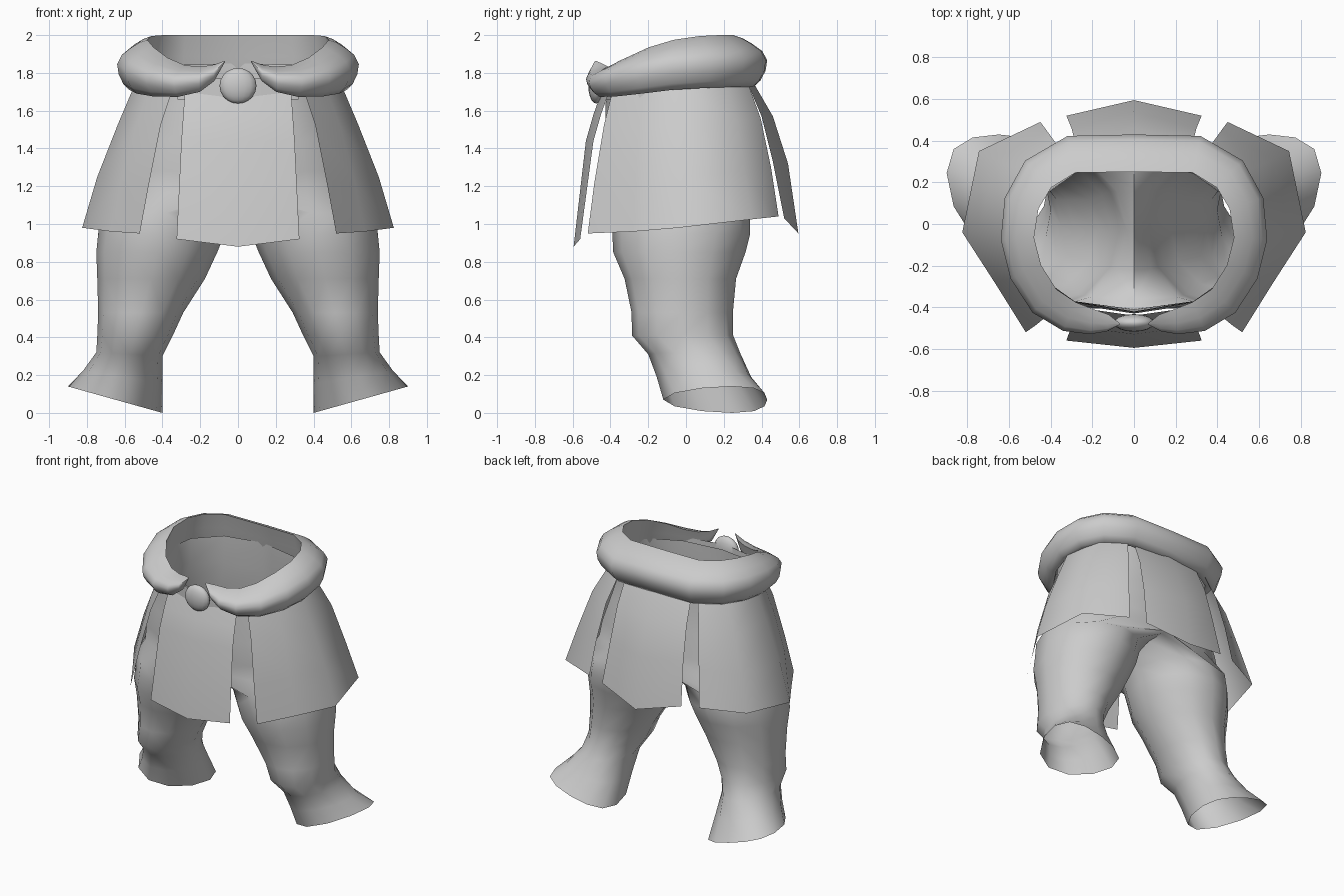
import bpy, bmesh, math
from mathutils import Vector

if "Cube" in bpy.data.objects:
    bpy.data.objects.remove(bpy.data.objects["Cube"])

cloth = bpy.data.materials.new("pale_grey")
cloth.diffuse_color = (0.6, 0.6, 0.6, 1)
cloth.use_nodes = True
cloth.node_tree.nodes["Principled BSDF"].inputs["Base Color"].default_value = cloth.diffuse_color


def finish(bm, name, angle=60, mirror=False):
    """Turn a bmesh into a smooth-shaded object, optionally mirrored in x."""
    if mirror:
        bmesh.ops.mirror(bm, geom=bm.verts[:] + bm.edges[:] + bm.faces[:],
                         axis='X', merge_dist=0.001)
    bmesh.ops.remove_doubles(bm, verts=bm.verts[:], dist=0.0005)
    bmesh.ops.recalc_face_normals(bm, faces=bm.faces[:])
    me = bpy.data.meshes.new(name)
    bm.to_mesh(me)
    bm.free()
    ob = bpy.data.objects.new(name, me)
    bpy.context.collection.objects.link(ob)
    me.materials.append(cloth)
    bpy.ops.object.select_all(action='DESELECT')
    ob.select_set(True)
    bpy.context.view_layer.objects.active = ob
    bpy.ops.object.shade_smooth_by_angle(angle=math.radians(angle))
    return ob


def loft(bm, rows, closed=True, skip=None):
    """Bridge successive rows of points with quads."""
    grid = [[bm.verts.new(p) for p in row] for row in rows]
    n = len(rows[0])
    for a, b in zip(grid, grid[1:]):
        for i in range(n if closed else n - 1):
            j = (i + 1) % n
            quad = (a[i], a[j], b[j], b[i])
            if not (skip and skip(quad)):
                bm.faces.new(quad)


# Trousers: leg rings (centre x, centre y, radius x, radius y, height, tilt,
# backward shift of the sides) that become half-ellipses above the crotch
legs = [(.65, .155, .25, .275, .07, .28, .09), (.61, .095, .21, .25, .19, .16, .06),
        (.575, .045, .175, .245, .31, .06, .02), (.545, -.018, .20, .268, .41, 0, 0),
        (.515, -.02, .225, .268, .53, 0, 0), (.46, -.03, .285, .295, .71, 0, 0),
        (.43, -.035, .32, .35, .85, 0, 0), (.405, -.025, .335, .365, .95, 0, 0),
        (.38, -.03, .345, .37, 1.06, 0, 0)]
# (radius x, centre y, radius y, height, tilt)
hips = [(.69, -.035, .375, 1.17, 0), (.67, -.045, .375, 1.28, 0), (.61, -.06, .37, 1.45, 0),
        (.54, -.065, .36, 1.64, 0), (.53, -.065, .355, 1.80, .05)]
SIDES = 12
angles = [math.tau * k / SIDES for k in range(SIDES)]
rows = []
for cx, cy, rx, ry, z, tilt, shift in legs:
    rows.append([(cx + rx * math.cos(a), cy + ry * math.sin(a) + shift * math.cos(a) ** 2,
                  z + tilt * rx * math.cos(a)) for a in angles])
for rx, cy, ry, z, tilt in hips:
    rows.append([(rx * math.cos(a) ** .9 if math.cos(a) > .01 else 0,
                  cy + ry * math.sin(a), z + tilt * math.sin(a)) for a in angles])
bm = bmesh.new()
loft(bm, rows, skip=lambda q: all(v.co.x < .001 for v in q))
finish(bm, "trousers", 70, True)

# Padded sash: roll with a sharp inner rim and an overhanging inner wall,
# pinched to a tip either side of the knot (x, y, z, half width, half height)
section = [(-1, 1), (-.45, .88), (.1, .68), (.7, .4), (1, .05), (.9, -.35),
           (.6, -.72), (.2, -.96), (-.3, -.9), (-.5, -.45), (-.7, .2)]
path = [(0, .34, 1.86, .09, .14), (.30, .335, 1.86, .09, .14),
        (.46, .24, 1.86, .09, .14), (.54, .10, 1.855, .085, .14),
        (.56, -.07, 1.84, .08, .135), (.52, -.23, 1.81, .08, .125),
        (.43, -.37, 1.775, .08, .105), (.31, -.445, 1.755, .075, .085),
        (.20, -.47, 1.765, .06, .068), (.125, -.475, 1.80, .04, .045),
        (.07, -.48, 1.86, .004, .004)]
rows = []
for i, (x, y, z, w, h) in enumerate(path):
    p, q = path[max(i - 1, 0)], path[min(i + 1, len(path) - 1)]
    t = Vector((q[0] - p[0], q[1] - p[1], 0)).normalized()
    if i == 0:
        t = Vector((1, 0, 0))
    out = Vector((-t.y, t.x, 0))
    rows.append([Vector((x, y, z)) + out * w * u + Vector((0, 0, h * v))
                 for u, v in section])
bm = bmesh.new()
loft(bm, rows)
finish(bm, "sash", 60, True)

# Knot: flattened ball with a short band behind it
bm = bmesh.new()
bmesh.ops.create_uvsphere(bm, u_segments=16, v_segments=10, radius=.094)
for v in bm.verts:
    v.co = (v.co.x * 1.04, v.co.y * .45 - .475, v.co.z + 1.732)
finish(bm, "knot", 60)
bm = bmesh.new()
loft(bm, [[(x, y, z) for x, y in ((-.32, -.40), (0, -.46), (.32, -.40))]
          for z in (1.66, 1.77)], closed=False)
finish(bm, "knot_band")


# Skirt panels: open sheets, rows run from the waist down to the hem
def panel(name, rows, angle=50):
    bm = bmesh.new()
    loft(bm, rows, closed=False)
    finish(bm, name, angle)


def creased(name, data):
    """Panel with a centre crease; data = (half width, edge y, mid y, edge z, mid z)."""
    panel(name, [[(-w, ye, ze), (0, ym, zm), (w, ye, ze)]
                 for w, ye, ym, ze, zm in data])


creased("front_panel", [(.28, -.40, -.44, 1.72, 1.72), (.29, -.45, -.49, 1.58, 1.58),
                        (.30, -.49, -.53, 1.44, 1.44), (.325, -.56, -.595, .92, .88)])
creased("back_panel", [(.27, .32, .35, 1.76, 1.76), (.285, .40, .46, 1.57, 1.57),
                       (.30, .46, .54, 1.33, 1.32), (.325, .52, .595, 1.03, .95)])
for side in (1, -1):
    shape = [
        [(.35, -.39, 1.70), (.47, -.22, 1.71), (.55, -.04, 1.73), (.49, .22, 1.73), (.33, .33, 1.74)],
        [(.41, -.435, 1.52), (.54, -.25, 1.52), (.635, -.04, 1.53), (.58, .27, 1.55), (.38, .395, 1.56)],
        [(.47, -.485, 1.22), (.62, -.27, 1.22), (.745, -.04, 1.25), (.67, .31, 1.28), (.42, .45, 1.30)],
        [(.52, -.52, .95), (.67, -.28, .96), (.825, -.04, .98), (.745, .35, 1.025), (.45, .49, 1.04)]]
    panel("right_panel" if side > 0 else "left_panel",
          [[(side * x, y, z) for x, y, z in row] for row in shape], 85)
